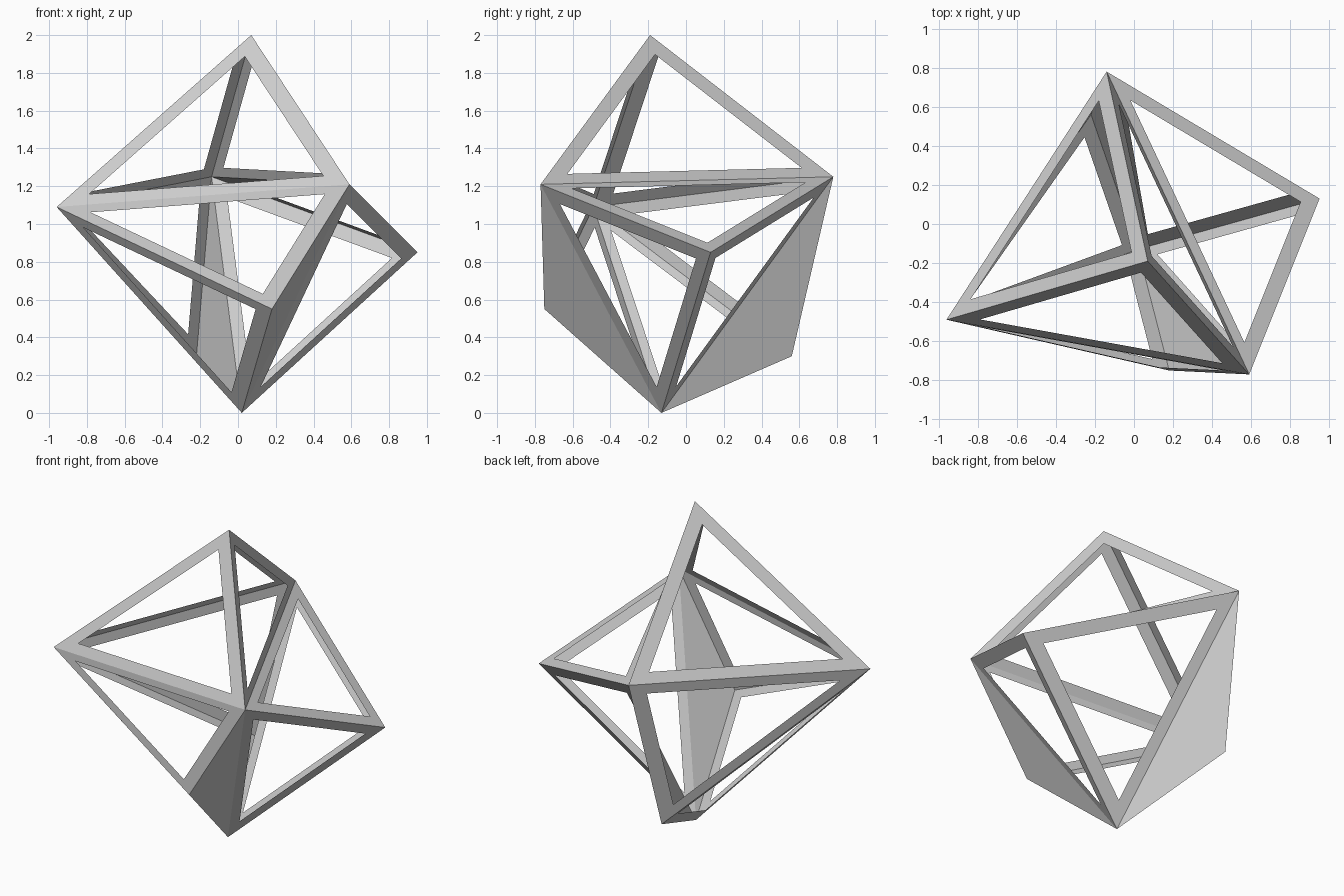
import bpy
from mathutils import Vector

if "Cube" in bpy.data.objects:
    bpy.data.objects.remove(bpy.data.objects["Cube"])

# Corner points of the irregular stellated tetrahedron
P = {k: Vector(v) for k, v in {
    "top":   (0.07, -0.19, 2.00),
    "left":  (-0.96, -0.49, 1.09),
    "front": (0.59, -0.77, 1.21),
    "back":  (-0.14, 0.78, 1.25),
    "right": (0.95, 0.13, 0.85),
    "base":  (0.02, -0.13, 0.00),
    "low_front": (0.18, -0.75, 0.55),
    "low_back":  (-0.22, 0.56, 0.30),
}.items()}

# Each tip rises over one face of the inner tetrahedron
TIPS = {
    "top": ("left", "front", "back"),
    "right": ("front", "base", "back"),
    "low_front": ("left", "base", "front"),
    "low_back": ("back", "base", "left"),
}
SOLID = [{"low_front", "base", "front"}, {"low_back", "back", "base"}]
HOLE = 0.8  # opening size relative to its triangle


def add_mesh(name, verts, faces):
    mesh = bpy.data.meshes.new(name)
    mesh.from_pydata(verts, [], faces)
    mesh.update()
    obj = bpy.data.objects.new(name, mesh)
    bpy.context.collection.objects.link(obj)


for tip, ring in TIPS.items():
    verts, faces = [], []
    for i in range(3):
        keys = (tip, ring[i], ring[(i + 1) % 3])
        tri = [P[k] for k in keys]
        if set(keys) in SOLID:
            # closed triangular panel
            add_mesh(tip + "_solid_panel", tri, [(0, 1, 2)])
            continue
        # flat triangular frame with a centred opening
        mid = sum(tri, Vector()) / 3
        n = len(verts)
        verts += tri + [mid + (p - mid) * HOLE for p in tri]
        for j in range(3):
            k = (j + 1) % 3
            faces.append((n + j, n + k, n + 3 + k, n + 3 + j))
    add_mesh(tip + "_frame", verts, faces)
